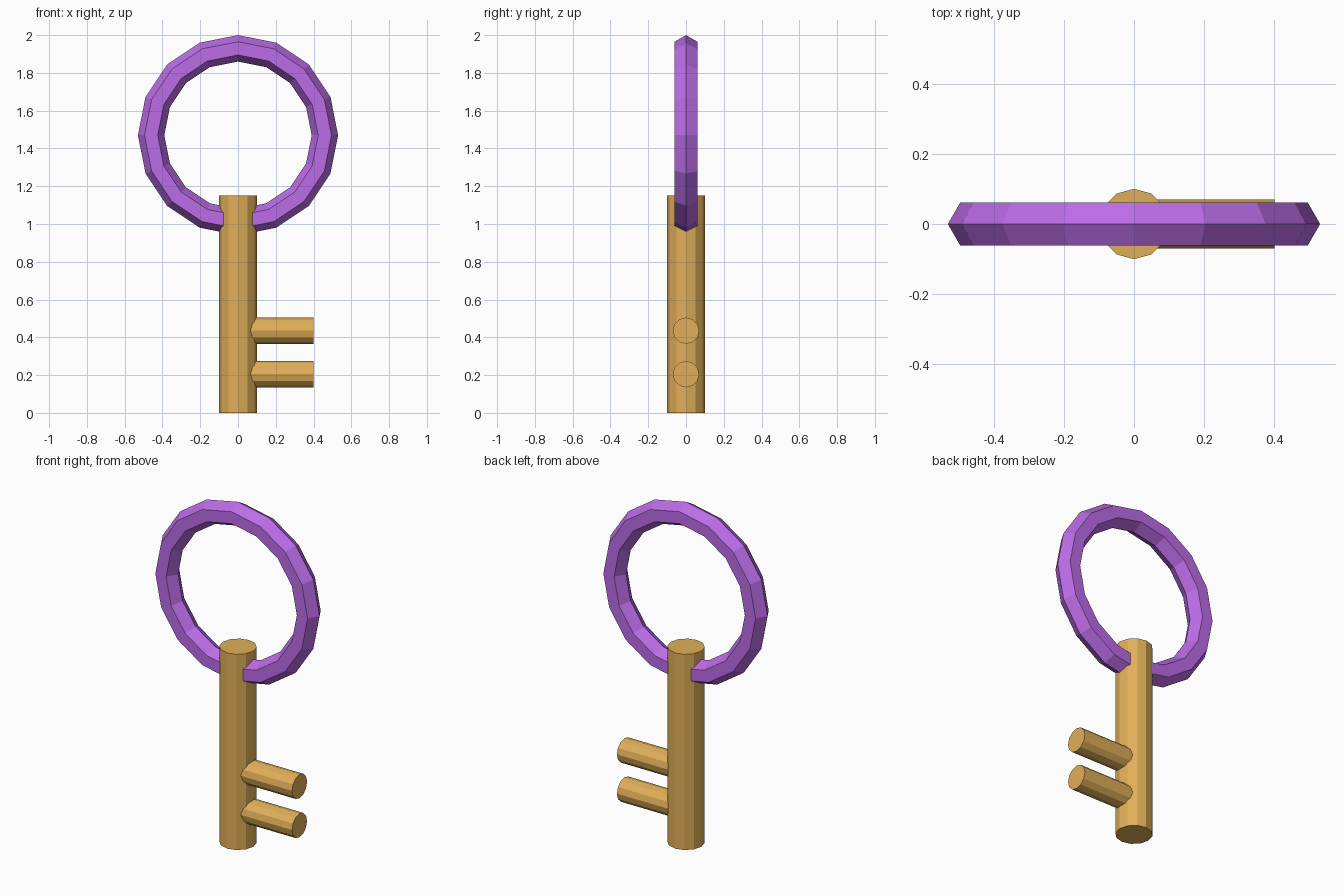
import bpy
from math import pi

if "Cube" in bpy.data.objects:
    bpy.data.objects.remove(bpy.data.objects["Cube"])


def material(name, color):
    mat = bpy.data.materials.new(name)
    mat.diffuse_color = (*color, 1)
    mat.use_nodes = True
    mat.node_tree.nodes["Principled BSDF"].inputs["Base Color"].default_value = mat.diffuse_color
    return mat


GOLD = material("gold", (0.75, 0.43, 0.10))
PURPLE = material("purple", (0.50, 0.15, 0.80))


def finish(name, mat):
    obj = bpy.context.object
    obj.name = name
    obj.data.materials.append(mat)
    return obj


def rod(name, radius, length, center, rotation=(0, 0, 0)):
    bpy.ops.mesh.primitive_cylinder_add(
        vertices=12, radius=radius, depth=length, location=center, rotation=rotation)
    return finish(name, GOLD)


# Upright shaft
rod("shaft", 0.10, 1.15, (0, 0, 0.575))

# Two teeth, running from the shaft axis out to +x
for name, z in (("lower_tooth", 0.205), ("upper_tooth", 0.435)):
    rod(name, 0.07, 0.40, (0.20, 0, z), (0, pi / 2, 0))

# Handle ring with a six-sided section, passing through the shaft
bpy.ops.mesh.primitive_torus_add(
    major_segments=16, minor_segments=6, major_radius=0.46, minor_radius=0.07,
    location=(0, 0, 1.47), rotation=(pi / 2, 0, 0))
finish("handle_ring", PURPLE)
for poly in bpy.context.object.data.polygons:
    poly.use_smooth = False
